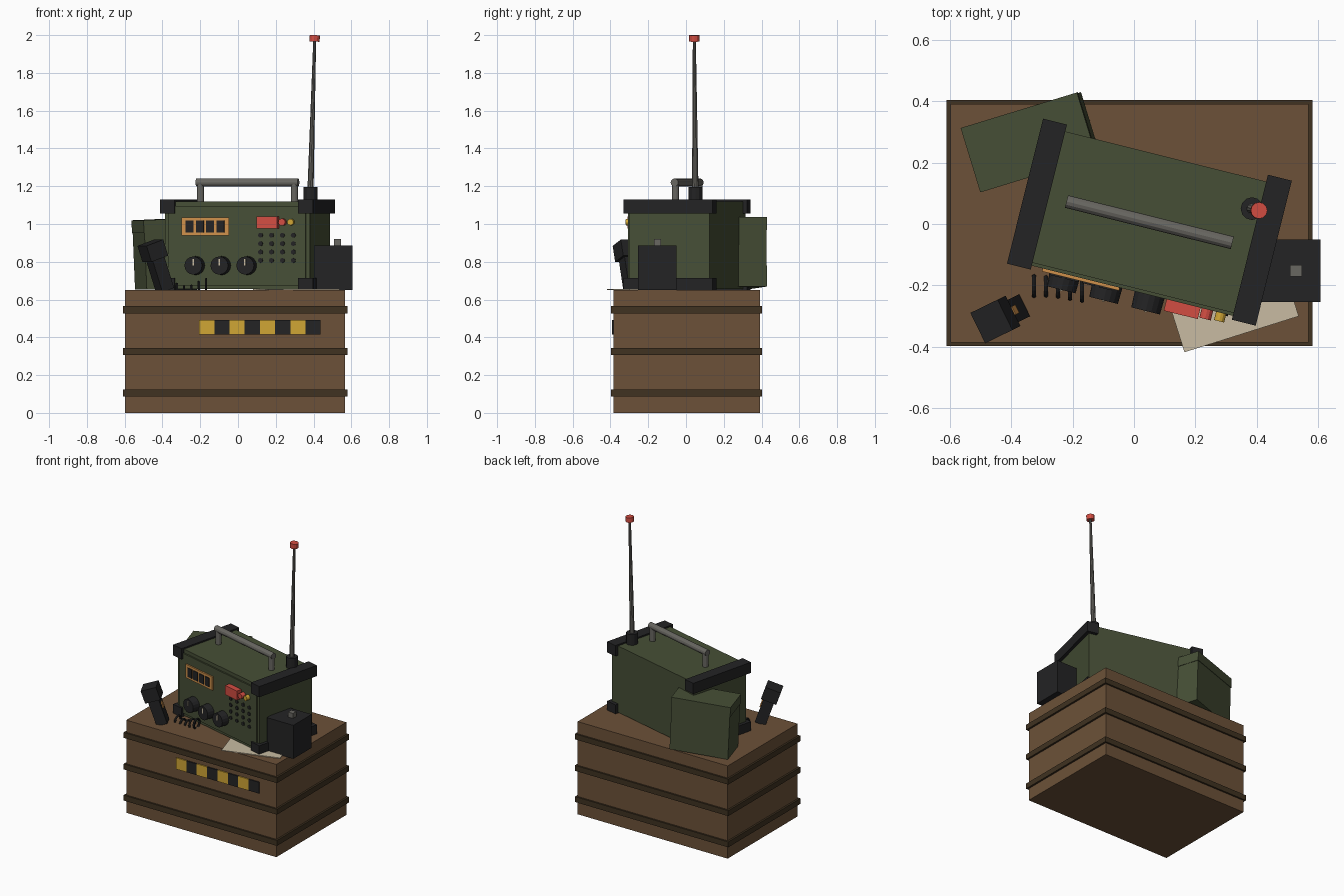
import bpy, bmesh, math
from mathutils import Matrix, Vector

if "Cube" in bpy.data.objects:
    bpy.data.objects.remove(bpy.data.objects["Cube"])


def mat(name, r, g, b):
    m = bpy.data.materials.new(name)
    m.diffuse_color = (r, g, b, 1)
    m.use_nodes = True
    m.node_tree.nodes["Principled BSDF"].inputs["Base Color"].default_value = m.diffuse_color
    return m


BROWN = mat("crate brown", 0.15, 0.083, 0.04)
DARK_WOOD = mat("dark wood", 0.05, 0.032, 0.015)
GREEN = mat("olive green", 0.062, 0.078, 0.037)
BLACK = mat("black rubber", 0.017, 0.017, 0.018)
GREY = mat("metal grey", 0.14, 0.135, 0.12)
RED = mat("signal red", 0.65, 0.075, 0.055)
YELLOW = mat("warning yellow", 0.63, 0.38, 0.035)
ORANGE = mat("amber", 0.62, 0.28, 0.07)
CREAM = mat("paper cream", 0.58, 0.5, 0.36)

WORLD = Matrix.Identity(4)


def place(x, y, z, rz=0, ry=0):
    return (Matrix.Translation((x, y, z)) @ Matrix.Rotation(math.radians(rz), 4, 'Z')
            @ Matrix.Rotation(math.radians(ry), 4, 'Y'))


def finish(name, bm, material, frame):
    bm.transform(frame)
    me = bpy.data.meshes.new(name)
    bm.to_mesh(me)
    bm.free()
    me.materials.append(material)
    ob = bpy.data.objects.new(name, me)
    bpy.context.collection.objects.link(ob)
    return ob


def box(name, lo, hi, material, frame=WORLD):
    """Box between two corners, inside the given frame."""
    lo, hi = Vector(lo), Vector(hi)
    bm = bmesh.new()
    bmesh.ops.create_cube(bm, size=1)
    for v in bm.verts:
        v.co = Vector([(a + b) / 2 + c * (b - a) for a, b, c in zip(lo, hi, v.co)])
    return finish(name, bm, material, frame)


def rod(name, p, q, r1, r2, material, frame=WORLD, sides=12):
    """Cylinder or cone from p to q."""
    p, q = Vector(p), Vector(q)
    bm = bmesh.new()
    bmesh.ops.create_cone(bm, cap_ends=True, segments=sides, radius1=r1, radius2=r2,
                          depth=(q - p).length)
    rot = Vector((0, 0, 1)).rotation_difference(q - p).to_matrix().to_4x4()
    return finish(name, bm, material, frame @ Matrix.Translation((p + q) / 2) @ rot)


def ring(name, center, major, minor, material, n=16, k=6):
    """Torus whose axis is x."""
    bm = bmesh.new()
    grid = []
    for i in range(n):
        a = 2 * math.pi * i / n
        row = []
        for j in range(k):
            b = 2 * math.pi * j / k
            r = major + minor * math.cos(b)
            row.append(bm.verts.new((minor * math.sin(b), r * math.cos(a), r * math.sin(a))))
        grid.append(row)
    for i in range(n):
        for j in range(k):
            bm.faces.new((grid[i][j], grid[(i + 1) % n][j],
                          grid[(i + 1) % n][(j + 1) % k], grid[i][(j + 1) % k]))
    bmesh.ops.recalc_face_normals(bm, faces=bm.faces)
    return finish(name, bm, material, Matrix.Translation(center))


# Wooden crate with three bands
crate = place(-0.015, 0.003, 0)
box("crate", (-0.582, -0.388, 0), (0.582, 0.388, 0.65), BROWN, crate)
for i, z in enumerate((0.106, 0.325, 0.546)):
    box(f"crate_band_{i}", (-0.595, -0.4, z - 0.019), (0.595, 0.4, z + 0.019), DARK_WOOD, crate)

# Hazard stripe on the crate front
for i in range(8):
    x = -0.206 + i * 0.0805
    box(f"hazard_stripe_{i}", (x, -0.393, 0.414), (x + 0.0805, -0.384, 0.493),
        (YELLOW, BLACK)[i % 2])

# Radio body, front panel and end bumpers
R = place(0.05, 0.006, 0, -14)
box("radio_body", (-0.395, -0.22, 0.655), (0.395, 0.22, 1.12), GREEN, R)
box("front_panel", (-0.375, -0.23, 0.675), (0.375, -0.215, 1.095), GREEN, R)
for side, x in (("left", -0.377), ("right", 0.377)):
    box(f"{side}_top_bumper", (x - 0.04, -0.243, 1.055), (x + 0.04, 0.243, 1.13), BLACK, R)
    box(f"{side}_bottom_bumper", (x - 0.04, -0.243, 0.65), (x + 0.04, 0.243, 0.714), BLACK, R)

# Carry handle
rod("handle_bar", (-0.278, 0, 1.22), (0.278, 0, 1.22), 0.021, 0.021, GREY, R)
for side, x in (("left", -0.256), ("right", 0.256)):
    rod(f"handle_post_{side}", (x, 0, 1.11), (x, 0, 1.22), 0.019, 0.019, GREY, R)

# Antenna
rod("antenna_base", (0.384, 0.05, 1.11), (0.384, 0.05, 1.195), 0.037, 0.037, BLACK)
rod("antenna_mast", (0.384, 0.049, 1.19), (0.406, 0.044, 1.975), 0.017, 0.008, GREY, sides=10)
rod("antenna_tip", (0.405, 0.044, 1.966), (0.407, 0.044, 2.0), 0.027, 0.027, RED)

# Display with four dark windows
box("display_frame", (-0.3, -0.24, 0.94), (-0.042, -0.225, 1.034), ORANGE, R)
for i in range(4):
    x = -0.255 + i * 0.056
    box(f"display_window_{i}", (x - 0.021, -0.245, 0.956), (x + 0.021, -0.237, 1.018), BLACK, R)

# Tuning knobs with pointers
for i, x in enumerate((-0.225, -0.083, 0.058)):
    rod(f"knob_{i}", (x, -0.225, 0.78), (x, -0.283, 0.78), 0.05, 0.048, BLACK, R, 16)
    box(f"knob_pointer_{i}", (x - 0.004, -0.287, 0.78), (x + 0.004, -0.28, 0.815), CREAM, R)

# Switch and lamps
box("red_switch", (0.115, -0.268, 0.975), (0.229, -0.225, 1.04), RED, R)
rod("red_lamp", (0.252, -0.225, 1.01), (0.252, -0.262, 1.01), 0.019, 0.019, RED, R)
rod("yellow_lamp", (0.298, -0.225, 1.01), (0.298, -0.258, 1.01), 0.017, 0.017, YELLOW, R)

# Speaker holes
for i in range(4):
    for j in range(4):
        x, z = 0.129 + i * 0.0597, 0.807 + j * 0.0445
        rod(f"speaker_hole_{i}_{j}", (x, -0.228, z), (x, -0.236, z), 0.013, 0.013, BLACK, R, 8)

# Battery box
box("battery_box", (0.402, -0.254, 0.65), (0.607, -0.05, 0.885), BLACK)
box("battery_terminal", (0.508, -0.17, 0.88), (0.546, -0.133, 0.92), GREY)

# Leaning green case behind the radio, origin at its lower left edge
C = place(-0.545, 0.315, 0.652, 17, -2.5)
box("case", (0, -0.213, 0), (0.39, 0, 0.3), GREEN, C)
box("case_lid", (-0.003, -0.216, 0.3), (0.393, 0.003, 0.368), GREEN, C)

# Leaning handset
H = place(-0.388, -0.28, 0.655, 26, -19)
box("handset_body", (-0.036, -0.04, -0.005), (0.036, 0.04, 0.19), BLACK, H)
box("handset_head", (-0.052, -0.055, 0.17), (0.052, 0.055, 0.26), BLACK, H)
box("talk_button", (0.034, -0.015, 0.095), (0.043, 0.015, 0.135), ORANGE, H)

# Coiled cord
for i, top in enumerate((0.69, 0.677, 0.68, 0.7, 0.715)):
    ring(f"cord_coil_{i}", (-0.325 + i * 0.039, -0.202 - 0.002 * i * i / 2, top - 0.039),
         0.032, 0.007, BLACK)

# Paper sheet under the radio
P = place(0.308, -0.225, 0.65, 17.5)
box("paper_sheet", (-0.195, -0.14, 0), (0.195, 0.14, 0.005), CREAM, P)
